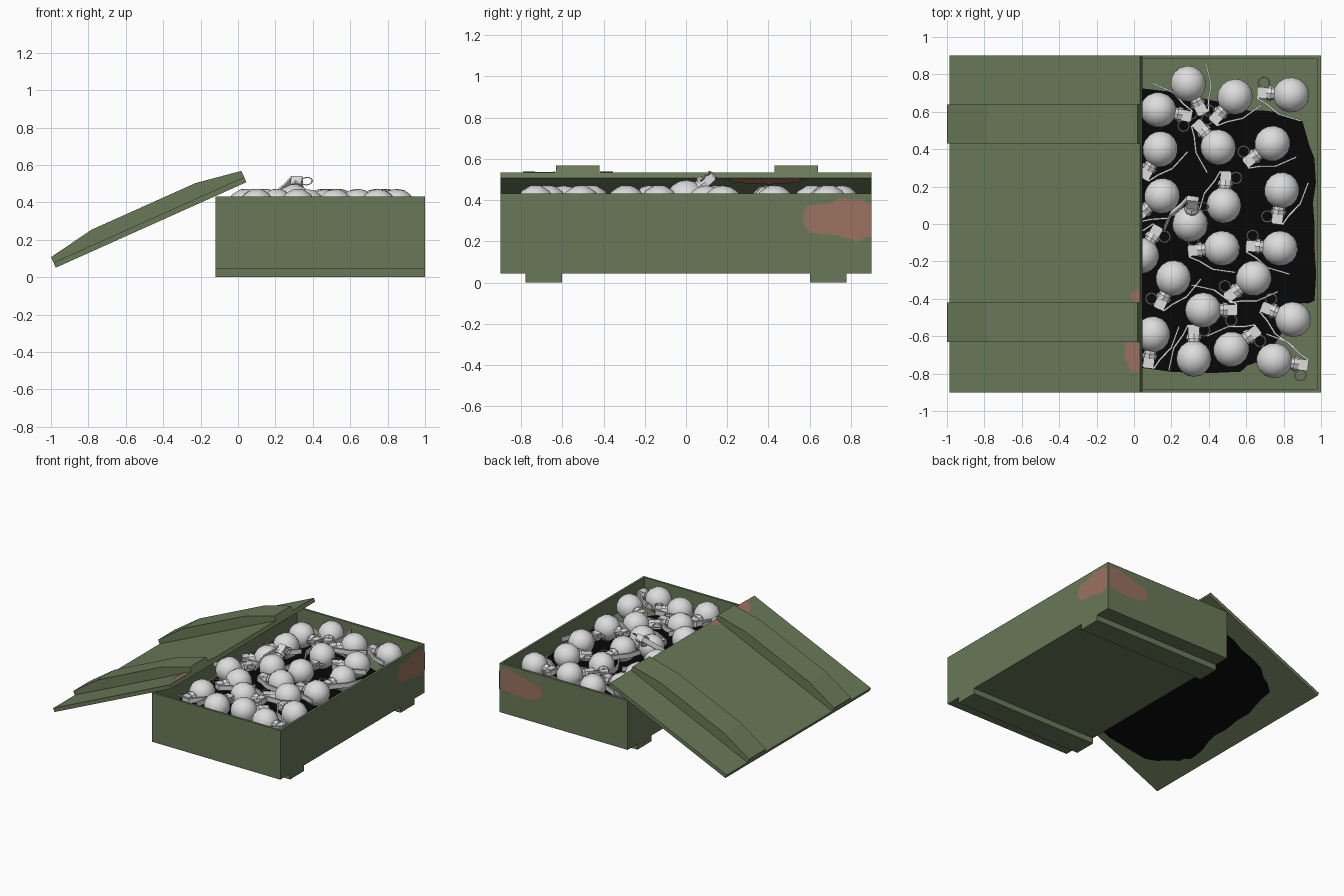
import bpy, bmesh, math, random
from mathutils import Vector, Matrix

if "Cube" in bpy.data.objects:
    bpy.data.objects.remove(bpy.data.objects["Cube"])

random.seed(4)

def material(name, col):
    m = bpy.data.materials.new(name)
    m.diffuse_color = (*col, 1)
    m.use_nodes = True
    m.node_tree.nodes["Principled BSDF"].inputs["Base Color"].default_value = m.diffuse_color
    return m

GREEN = material("olive_green", (0.142, 0.19, 0.098))
RUST = material("rust", (0.33, 0.165, 0.115))
BLACK = material("black", (0.002, 0.002, 0.002))
GREY = material("light_grey", (0.72, 0.72, 0.72))

def finish(bm, name, mat, smooth=None, recalc=True):
    if recalc:
        bmesh.ops.recalc_face_normals(bm, faces=bm.faces)
    if smooth:
        for f in bm.faces:
            f.smooth = True
        for e in bm.edges:
            e.smooth = len(e.link_faces) == 2 and e.calc_face_angle(0) < smooth
    me = bpy.data.meshes.new(name)
    bm.to_mesh(me)
    bm.free()
    me.materials.append(mat)
    ob = bpy.data.objects.new(name, me)
    bpy.context.collection.objects.link(ob)
    return ob

def prism(bm, pts, fn, lo, hi):
    """Polygon (a, b) swept from lo to hi; fn maps (a, b, c) to space."""
    A = [bm.verts.new(fn(a, b, lo)) for a, b in pts]
    B = [bm.verts.new(fn(a, b, hi)) for a, b in pts]
    bm.faces.new(A)
    bm.faces.new(B[::-1])
    n = len(pts)
    for i in range(n):
        bm.faces.new((A[i], B[i], B[(i + 1) % n], A[(i + 1) % n]))

def box(bm, x0, x1, y0, y1, z0, z1):
    prism(bm, [(x0, y0), (x1, y0), (x1, y1), (x0, y1)],
          lambda a, b, c: Vector((a, b, c)), z0, z1)

def patch(name, pts, fn, normal, mat, jitter=0.012):
    """Flat ragged patch lying just above a surface."""
    bm = bmesh.new()
    vs, n = [], len(pts)
    for i in range(n):
        p, q = pts[i], pts[(i + 1) % n]
        for k in range(3):
            j = jitter if k else 0
            vs.append(bm.verts.new(fn(p[0] + (q[0] - p[0]) * k / 3 + random.uniform(-j, j),
                                      p[1] + (q[1] - p[1]) * k / 3 + random.uniform(-j, j))))
    f = bm.faces.new(vs)
    f.normal_update()
    if f.normal.dot(Vector(normal)) < 0:
        f.normal_flip()
    finish(bm, name, mat, recalc=False)

# crate body: hollow tray with a raised inner floor
X0, X1, Y, Z0, Z1, FLOOR, W = -0.12, 1.0, 0.9, 0.045, 0.432, 0.28, 0.025
bm = bmesh.new()
box(bm, X0, X1, -Y, Y, Z0, Z1)
bmesh.ops.recalc_face_normals(bm, faces=bm.faces)
top = max(bm.faces, key=lambda f: f.calc_center_median().z)
bmesh.ops.inset_region(bm, faces=[top], thickness=W)
r = bmesh.ops.extrude_face_region(bm, geom=[top])
bmesh.ops.delete(bm, geom=[top], context='FACES_ONLY')
for v in r['geom']:
    if isinstance(v, bmesh.types.BMVert):
        v.co.z = FLOOR
finish(bm, "crate_body", GREEN)

# skids under the crate
for s, side in ((-1, "front"), (1, "back")):
    bm = bmesh.new()
    box(bm, X0, X1, s * 0.69 - 0.088, s * 0.69 + 0.088, 0, Z0 + 0.002)
    finish(bm, side + "_skid", GREEN)

# dark area on the crate floor
patch("crate_floor_shade",
      [(-0.09, -0.74), (0.2, -0.79), (0.57, -0.79), (0.7, -0.72), (0.78, -0.6), (0.86, -0.44),
       (0.965, -0.41), (0.965, 0), (0.965, 0.35), (0.9, 0.55), (0.75, 0.6), (0.55, 0.62),
       (0.3, 0.7), (-0.09, 0.72)],
      lambda a, b: Vector((min(max(a, -0.094), 0.974), b, FLOOR + 0.004)), (0, 0, 1), BLACK)

# rust on the rear right corner of the crate
patch("rust_right_side", [(0.9, 0.225), (0.82, 0.2), (0.74, 0.23), (0.6, 0.245), (0.565, 0.31),
                          (0.59, 0.375), (0.7, 0.385), (0.76, 0.41), (0.86, 0.405), (0.9, 0.37)],
      lambda a, b: Vector((1.003, min(a, 0.9), b)), (1, 0, 0), RUST, 0.006)
patch("rust_back_side", [(0.98, 0.23), (0.85, 0.21), (0.7, 0.22), (0.62, 0.27), (0.64, 0.33),
                         (0.78, 0.37), (0.9, 0.41), (0.98, 0.39)],
      lambda a, b: Vector((a, 0.903, b)), (0, 1, 0), RUST, 0.006)

# lid leaning on the left wall: u runs down the slope, n is out of the top face
ANG = math.radians(24.15)
U = Vector((-math.cos(ANG), 0, -math.sin(ANG)))
N = Vector((-math.sin(ANG), 0, math.cos(ANG)))
L = 1.117

def lid(u, n, y):
    return Vector((0.045, 0, 0.508)) + U * u + N * n + Vector((0, y, 0))

bm = bmesh.new()
prism(bm, [(0, 0), (L, 0), (L, 0.03), (0, 0.03)], lid, -Y, Y)
finish(bm, "lid_panel", GREEN)
for y0, y1, side in ((-0.63, -0.42, "front"), (0.43, 0.64, "back")):
    bm = bmesh.new()
    prism(bm, [(0, 0.028), (L, 0.028), (L, 0.062), (0.86, 0.107), (0.25, 0.107), (0, 0.066)], lid, y0, y1)
    finish(bm, side + "_lid_rib", GREEN)

# dark underside and rust marks on the lid
patch("lid_underside_shade",
      [(0.2, -0.8), (0.55, -0.83), (0.85, -0.74), (1.0, -0.52), (1.03, -0.38), (0.97, -0.1),
       (0.96, 0.3), (0.9, 0.6), (0.7, 0.72), (0.4, 0.74), (0.2, 0.7)],
      lambda a, b: lid(a, -0.003, b), -N, BLACK)
patch("rust_lid_underside", [(0, 0.2), (0.05, 0.24), (0.07, 0.4), (0.05, 0.54), (0, 0.57)],
      lambda a, b: lid(max(a, 0), -0.003, b), -N, RUST, 0.004)
patch("rust_lid_corner", [(0, -0.79), (0.05, -0.79), (0.09, -0.72), (0.085, -0.635), (0, -0.635)],
      lambda a, b: lid(max(a, 0), 0.033, b), N, RUST, 0.004)
patch("rust_lid_edge", [(0, -0.417), (0.04, -0.415), (0.055, -0.385), (0.03, -0.35), (0, -0.355)],
      lambda a, b: lid(max(a, 0), 0.033, b), N, RUST, 0.002)

# one round grenade, head pointing along +x
bm = bmesh.new()
turn = Matrix.Rotation(math.pi / 2, 4, 'Y')
bmesh.ops.create_uvsphere(bm, u_segments=12, v_segments=8, radius=0.097,
                          matrix=Matrix.Rotation(math.radians(15), 4, 'X') @ turn)
for r1, r2, a, b in ((0.034, 0.034, 0.08, 0.112), (0.043, 0.036, 0.106, 0.132)):
    bmesh.ops.create_cone(bm, cap_ends=True, segments=8, radius1=r1, radius2=r2, depth=b - a,
                          matrix=Matrix.Translation(((a + b) / 2, 0, 0)) @ turn)
box(bm, 0.13, 0.178, -0.03, 0.03, -0.026, 0.026)
# safety lever hugging the ball
lev = [(0.184, -0.02), (0.182, 0.036), (0.13, 0.062), (0.06, 0.112), (-0.06, 0.138)]
inner = [(a - 0.006, b - 0.008) for a, b in lev]
prism(bm, lev + inner[::-1], lambda a, b, c: Vector((a, b, c)), -0.018, 0.018)
# pull ring
ring = []
for i in range(12):
    t = i * math.tau / 12
    ring.append([bm.verts.new((0.15 + (0.03 + 0.004 * math.cos(s)) * math.cos(t),
                               -0.055 + (0.03 + 0.004 * math.cos(s)) * math.sin(t),
                               0.015 + 0.004 * math.sin(s)))
                 for s in (0, math.pi / 2, math.pi, math.pi * 1.5)])
for i in range(12):
    p, q = ring[i], ring[(i + 1) % 12]
    for k in range(4):
        bm.faces.new((p[k], q[k], q[(k + 1) % 4], p[(k + 1) % 4]))
first = finish(bm, "grenade", GREY, smooth=math.radians(40))

# layout: ball centre x, y and head position x, y
layout = [
    (0.29, 0.75, 0.36, 0.61), (0.54, 0.68, 0.45, 0.58), (0.84, 0.69, 0.71, 0.70),
    (0.13, 0.61, 0.27, 0.58), (0.14, 0.40, 0.07, 0.28), (0.45, 0.41, 0.37, 0.50),
    (0.74, 0.43, 0.63, 0.35), (0.15, 0.15, 0.04, 0.06), (0.48, 0.10, 0.49, 0.24),
    (0.79, 0.18, 0.77, 0.05), (0.30, 0.00, 0.31, 0.08), (0.04, -0.17, 0.11, -0.05),
    (0.47, -0.13, 0.34, -0.14), (0.78, -0.13, 0.65, -0.12), (0.21, -0.29, 0.15, -0.41),
    (0.64, -0.29, 0.53, -0.37), (0.37, -0.46, 0.51, -0.46), (0.85, -0.51, 0.73, -0.46),
    (0.10, -0.59, 0.08, -0.73), (0.32, -0.72, 0.32, -0.59), (0.52, -0.67, 0.63, -0.59),
    (0.75, -0.73, 0.88, -0.75)]
for i, (x, y, hx, hy) in enumerate(layout):
    ob = first if i == 0 else bpy.data.objects.new("grenade", first.data)
    if i:
        bpy.context.collection.objects.link(ob)
    raised = i == 10
    tilt = math.radians(-42 if raised else 0)
    ob.matrix_world = (Matrix.Translation((x, y, 0.402 if raised else 0.377))
                       @ Matrix.Rotation(math.atan2(hy - y, hx - x), 4, 'Z')
                       @ Matrix.Rotation(tilt, 4, 'Y'))
